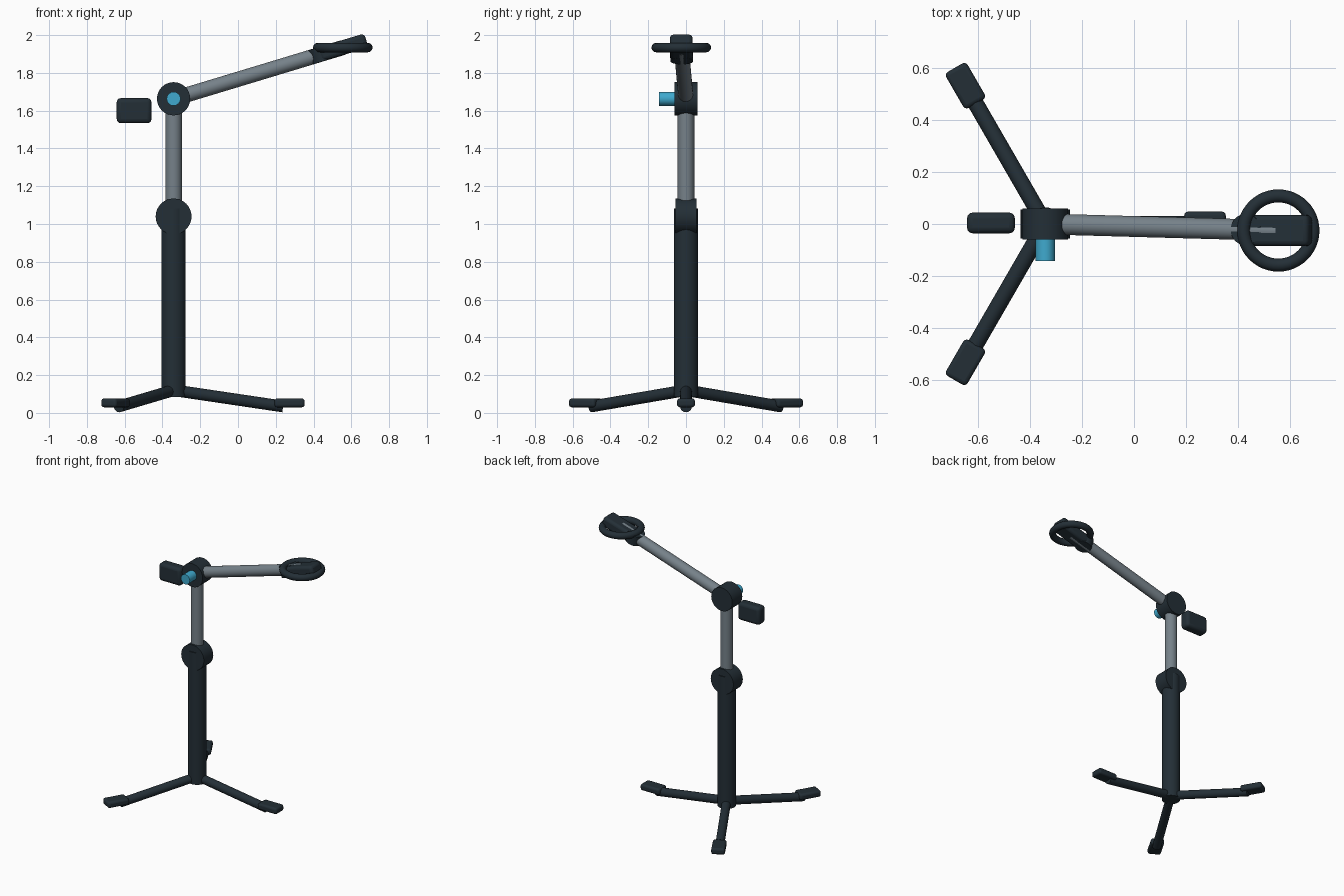
import bpy
from math import radians, cos, sin
from mathutils import Vector, Matrix

cube = bpy.data.objects.get("Cube")
if cube:
    bpy.data.objects.remove(cube, do_unlink=True)


def material(name, rgb):
    mat = bpy.data.materials.new(name)
    mat.use_nodes = True
    mat.diffuse_color = (*rgb, 1)
    mat.node_tree.nodes["Principled BSDF"].inputs["Base Color"].default_value = (*rgb, 1)
    return mat


DARK = material("dark slate", (0.017, 0.028, 0.037))
GREY = material("grey metal", (0.18, 0.22, 0.25))
BLUE = material("bright blue", (0.05, 0.40, 0.62))


def finish(name, mat):
    obj = bpy.context.object
    obj.name = name
    obj.data.materials.append(mat)
    bpy.ops.object.shade_smooth_by_angle(angle=radians(35))
    return obj


def rod(name, start, end, radius, mat, sides=32):
    """Capped cylinder between two points."""
    start, end = Vector(start), Vector(end)
    axis = end - start
    bpy.ops.mesh.primitive_cylinder_add(
        vertices=sides, radius=radius, depth=axis.length, location=(start + end) / 2,
        rotation=axis.to_track_quat("Z", "Y").to_euler())
    return finish(name, mat)


def block(name, centre, size, mat, bevel, rotation=(0, 0, 0)):
    """Box with rounded edges."""
    bpy.ops.mesh.primitive_cube_add(size=1, location=centre, rotation=rotation)
    obj = bpy.context.object
    obj.data.transform(Matrix.Diagonal((*size, 1)))
    mod = obj.modifiers.new("rounded edges", "BEVEL")
    mod.width = bevel
    mod.segments = 3
    return finish(name, mat)


POST_X = -0.341
ELBOW = Vector((POST_X, 0, 1.663))
HEAD = Vector((0.555, -0.025, 1.934))

# Upright post and its two joints
rod("lower_post", (POST_X, 0, 0.085), (POST_X, 0, 1.083), 0.064, DARK)
rod("post_collar", (POST_X, -0.056, 1.04), (POST_X, 0.056, 1.04), 0.095, DARK)
rod("upper_post", (POST_X, 0, 1.04), ELBOW, 0.044, GREY)
rod("elbow_joint", ELBOW - Vector((0, 0.06, 0)), ELBOW + Vector((0, 0.06, 0)), 0.088, DARK)
rod("clamp_knob", ELBOW - Vector((0, 0.142, 0)), ELBOW - Vector((0, 0.05, 0)), 0.037, BLUE, 16)

# Boom arm
rod("boom_arm", ELBOW, HEAD, 0.04, GREY)

# Head on the end of the arm
along = (HEAD - ELBOW).normalized()
tilt = Vector((-along.z, 0, along.x)).normalized()
pivot = HEAD - along * 0.12
rod("head_pivot", pivot - tilt * 0.039, pivot + tilt * 0.039, 0.06, DARK)
pitch = -along.to_track_quat("X", "Z").to_matrix().to_euler().y
block("head_clamp", HEAD, (0.26, 0.12, 0.077), DARK, 0.02, (0, -pitch, 0))
bpy.ops.mesh.primitive_torus_add(
    location=HEAD, major_radius=0.133, minor_radius=0.025,
    major_segments=48, minor_segments=12)
finish("head_ring", DARK)

# Separate counterweight behind the elbow
block("counterweight", (-0.55, 0.004, 1.60), (0.184, 0.08, 0.133), DARK, 0.022)

# Tripod legs with flat feet
for i, label in enumerate(("left", "back_right", "front_right")):
    angle = radians(120 * i)
    out = Vector((cos(angle), sin(angle), 0))
    base = Vector((POST_X, 0, 0))
    rod("leg_" + label, base + Vector((0, 0, 0.12)),
        base + out * 0.58 + Vector((0, 0, 0.034)), 0.031, DARK, 24)
    block("foot_" + label, base + out * 0.614 + Vector((0, 0, 0.053)),
          (0.16, 0.095, 0.047), DARK, 0.015, (0, 0, angle))
